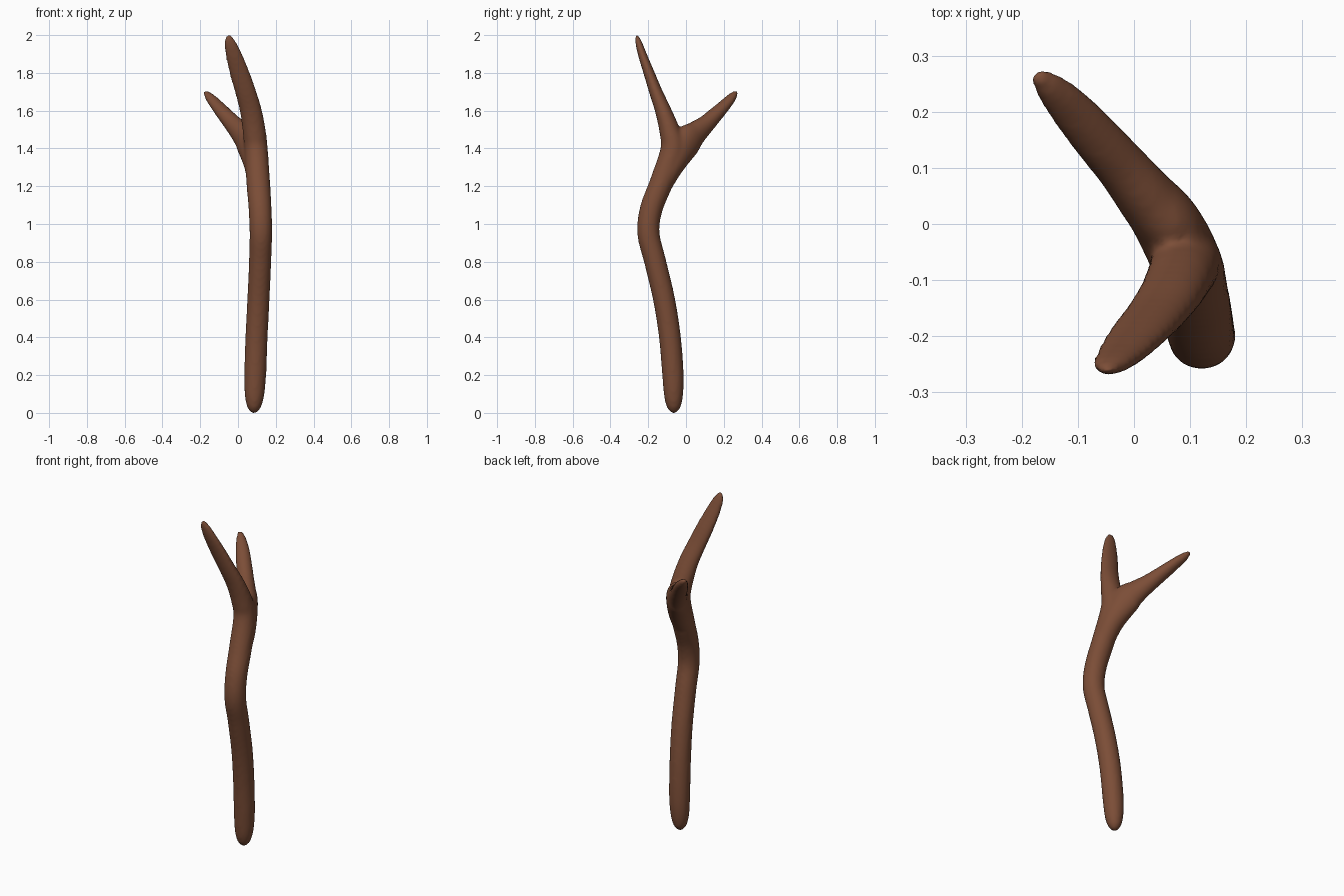
import bpy, bmesh, math
from mathutils import Vector

SIDES, STEPS = 24, 5


def catmull(p0, p1, p2, p3, t):
    return [0.5 * (2*b + (c - a)*t + (2*a - 5*b + 4*c - d)*t*t + (3*b - a - 3*c + d)*t**3)
            for a, b, c, d in zip(p0, p1, p2, p3)]


def limb(bm, keys, side):
    """Sweep ellipses along keys (x, y, z, radius along side, other radius)."""
    pts = []
    for i in range(len(keys) - 1):
        q = [keys[max(0, min(len(keys) - 1, i + k))] for k in (-1, 0, 1, 2)]
        pts += [catmull(*q, s / STEPS) for s in range(STEPS)]
    pts.append(keys[-1])
    rings = []
    for i, p in enumerate(pts):
        a, b = pts[max(0, i - 1)], pts[min(len(pts) - 1, i + 1)]
        t = (Vector(b[:3]) - Vector(a[:3])).normalized()
        u = (side - t * side.dot(t)).normalized()
        v = t.cross(u)
        rings.append([bm.verts.new(Vector(p[:3])
                      + u * p[3] * math.cos(2 * math.pi * k / SIDES)
                      + v * p[4] * math.sin(2 * math.pi * k / SIDES)) for k in range(SIDES)])
    for r, s in zip(rings, rings[1:]):
        for k in range(SIDES):
            n = (k + 1) % SIDES
            bm.faces.new((r[k], r[n], s[n], s[k]))
    bm.faces.new(rings[0][::-1])
    bm.faces.new(rings[-1])


bm = bmesh.new()

# Stem running up into the tall fork
limb(bm, [
    (0.085, -0.065, 0.000, 0.014, 0.014),
    (0.085, -0.065, 0.030, 0.036, 0.036),
    (0.087, -0.066, 0.090, 0.051, 0.050),
    (0.091, -0.069, 0.200, 0.058, 0.057),
    (0.098, -0.085, 0.400, 0.059, 0.058),
    (0.108, -0.116, 0.600, 0.059, 0.058),
    (0.117, -0.163, 0.800, 0.059, 0.058),
    (0.121, -0.199, 0.950, 0.060, 0.059),
    (0.117, -0.184, 1.080, 0.061, 0.060),
    (0.107, -0.130, 1.220, 0.063, 0.062),
    (0.096, -0.072, 1.390, 0.062, 0.064),
    (0.086, -0.086, 1.490, 0.061, 0.055),
    (0.068, -0.121, 1.600, 0.058, 0.043),
    (0.040, -0.160, 1.700, 0.055, 0.035),
    (0.008, -0.196, 1.800, 0.052, 0.029),
    (-0.024, -0.232, 1.900, 0.043, 0.023),
    (-0.044, -0.252, 1.965, 0.030, 0.017),
    (-0.055, -0.262, 2.000, 0.012, 0.008),
], Vector((1, 0, 0)))

# Short side fork, thick where it webs into the stem
limb(bm, [
    (0.110, -0.140, 1.190, 0.056, 0.056),
    (0.096, -0.075, 1.310, 0.062, 0.066),
    (0.060, 0.000, 1.430, 0.060, 0.086),
    (0.020, 0.050, 1.480, 0.053, 0.066),
    (-0.022, 0.102, 1.525, 0.047, 0.050),
    (-0.066, 0.152, 1.575, 0.044, 0.040),
    (-0.110, 0.202, 1.626, 0.039, 0.031),
    (-0.150, 0.244, 1.672, 0.028, 0.023),
    (-0.175, 0.267, 1.702, 0.012, 0.010),
], Vector((0.77, 0.64, 0)))

bmesh.ops.recalc_face_normals(bm, faces=bm.faces)
mesh = bpy.data.meshes.new("branch")
bm.to_mesh(mesh)
bm.free()
branch = bpy.data.objects.new("forked_branch", mesh)
bpy.context.collection.objects.link(branch)

# Fuse the limbs into one soft skin
fuse = branch.modifiers.new("fuse", "REMESH")
fuse.mode = "VOXEL"
fuse.voxel_size = 0.01
fuse.use_smooth_shade = True
soften = branch.modifiers.new("soften", "SMOOTH")
soften.factor = 0.5
soften.iterations = 6

# Brown bark
bark = bpy.data.materials.new("bark")
bark.diffuse_color = (0.20, 0.075, 0.038, 1)
mesh.materials.append(bark)
for f in mesh.polygons:
    f.use_smooth = True
